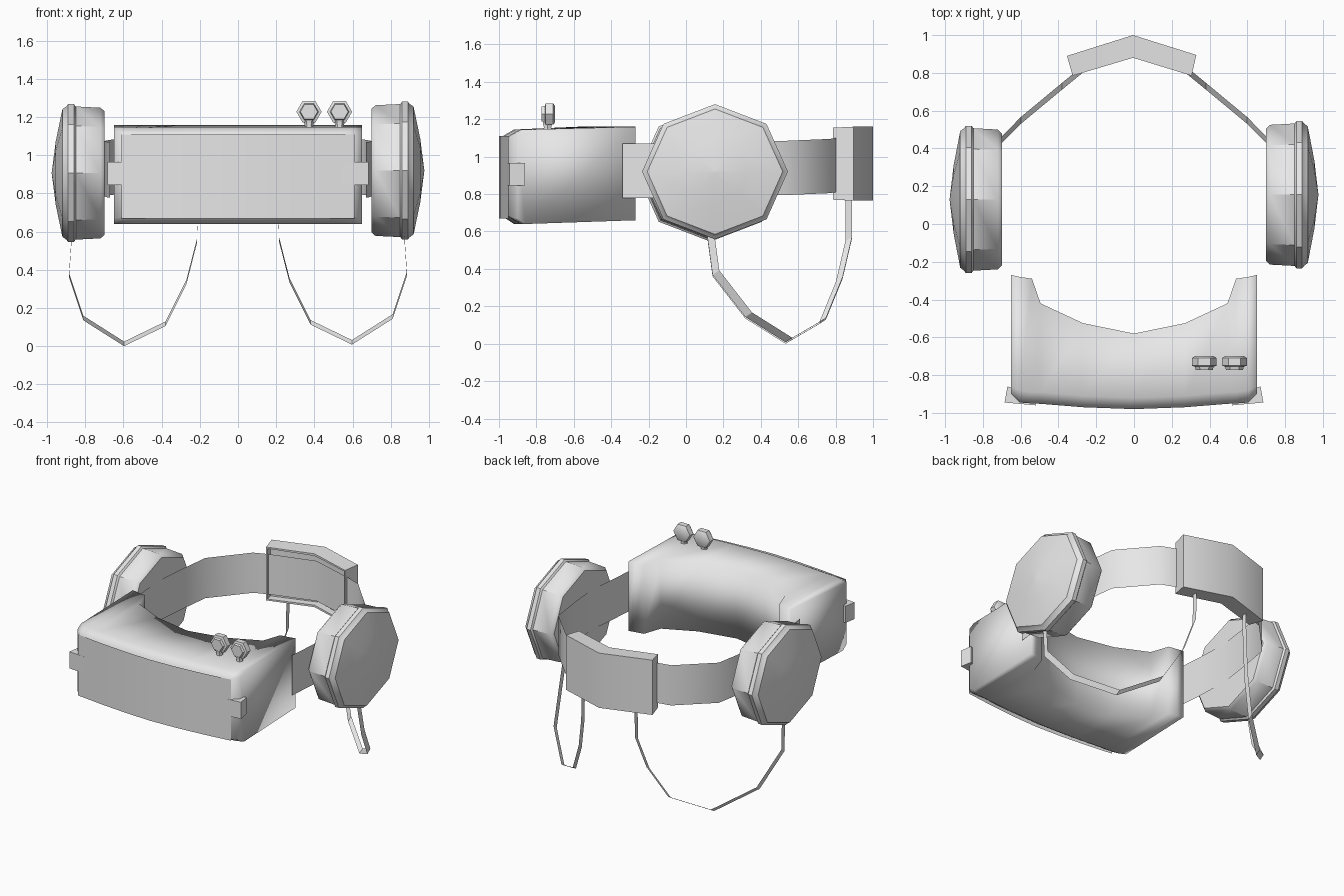
import bpy, bmesh, math
from mathutils import Vector, Matrix

cube = bpy.data.objects.get("Cube")
if cube:
    bpy.data.objects.remove(cube, do_unlink=True)

grey = bpy.data.materials.new("light_grey")
grey.use_nodes = True
grey.diffuse_color = (0.8, 0.8, 0.8, 1)
grey.node_tree.nodes["Principled BSDF"].inputs["Base Color"].default_value = (0.8, 0.8, 0.8, 1)


def finish(name, bm, angle=None):
    """Turn a bmesh into a named, coloured object."""
    bmesh.ops.recalc_face_normals(bm, faces=bm.faces)
    mesh = bpy.data.meshes.new(name)
    bm.to_mesh(mesh)
    bm.free()
    mesh.materials.append(grey)
    obj = bpy.data.objects.new(name, mesh)
    bpy.context.collection.objects.link(obj)
    if angle:
        bpy.ops.object.select_all(action="DESELECT")
        obj.select_set(True)
        bpy.context.view_layer.objects.active = obj
        bpy.ops.object.shade_smooth_by_angle(angle=math.radians(angle))
    return obj


def loft(name, rows, closed=True, caps=True, angle=None):
    """Skin a list of matching cross-sections."""
    bm = bmesh.new()
    rings = [[bm.verts.new(p) for p in row] for row in rows]
    n = len(rings[0])
    for a, b in zip(rings, rings[1:]):
        for i in range(n if closed else n - 1):
            j = (i + 1) % n
            bm.faces.new((a[i], a[j], b[j], b[i]))
    if closed and caps:
        bm.faces.new(rings[0])
        bm.faces.new(rings[-1])
    return finish(name, bm, angle)


def lathe(name, profile, sides, matrix, angle=None):
    """Revolve (height, radius) pairs around z, then place the result."""
    rows = []
    for h, r in profile:
        rows.append([matrix @ Vector((r * math.cos(k * math.tau / sides),
                                      r * math.sin(k * math.tau / sides), h))
                     for k in range(sides)])
    return loft(name, rows, angle=angle)


def mirrored(half):
    """Complete a run of (x, ...) stations that ends on the centre line."""
    return half + [(-s[0], *s[1:]) for s in reversed(half[:-1])]


# Visor body: x, back y, shoulder y, front y, front bottom z, front top z
stations = mirrored([
    (-0.65, -0.27, -0.86, -0.90, 0.67, 1.12),
    (-0.605, -0.28, -0.88, -0.945, 0.68, 1.11),
    (-0.54, -0.29, -0.89, -0.95, 0.68, 1.11),
    (-0.495, -0.42, -0.89, -0.952, 0.68, 1.11),
    (-0.27, -0.525, -0.91, -0.97, 0.68, 1.11),
    (0, -0.58, -0.92, -0.98, 0.68, 1.11)])
loft("visor_body", [[(x, back, 0.66), (x, mid, 0.64), (x, front, lo),
                     (x, front, hi), (x, mid, 1.145), (x, back, 1.16)]
                    for x, back, mid, front, lo, hi in stations], angle=100)

# Curved front panel
panel = mirrored([(-0.61, -0.95), (-0.4, -0.975), (-0.2, -0.992), (0, -1.0)])
loft("front_panel", [[(x, y, 0.67), (x, y, 1.11)] for x, y in panel],
     closed=False, angle=40)

# Corner clips wrapped around the front of the visor
for side, name in ((1, "left"), (-1, "right")):
    plan = [(0.52, -0.96), (0.685, -0.945), (0.67, -0.86), (0.53, -0.90)]
    loft(f"{name}_corner_clip", [[(side * x, y, z) for x, y in plan]
                                 for z in (0.845, 0.965)])

# Adjustment knobs on short stalks
for i, x in enumerate((0.372, 0.532)):
    turn = Matrix.Translation((x, -0.70, 1.228)) @ Matrix.Rotation(math.pi / 2, 4, "X")
    lathe(f"knob_{i + 1}", [(0, 0.05), (0.01, 0.066), (0.05, 0.066),
                            (0.055, 0.05), (0.072, 0.045)], 6, turn, 40)
    lathe(f"knob_stalk_{i + 1}", [(1.13, 0.03), (1.155, 0.022), (1.185, 0.03)],
          6, Matrix.Translation((x, -0.74, 0)), 40)

# Earphone cups: octagonal, ridged, with a shallow outer dome
cup = [(0.70, 0.35), (0.72, 0.37), (0.85, 0.377), (0.86, 0.39), (0.89, 0.39),
       (0.90, 0.377), (0.92, 0.362), (0.955, 0.18), (0.976, 0.004)]
for side, name, y, z in ((1, "left", 0.155, 0.92), (-1, "right", 0.13, 0.907)):
    place = (Matrix.Translation((0, y, z)) @ Matrix.Diagonal((1, 1, 0.925, 1))
             @ Matrix.Rotation(side * math.pi / 2, 4, "Y"))
    lathe(f"{name}_ear_cup", cup, 8, place, 40)

# Head strap: a thin band running around behind the visor
band = mirrored([(-0.67, -0.34, 0.78), (-0.685, -0.15, 0.78), (-0.70, 0.08, 0.785),
                 (-0.675, 0.3, 0.79), (-0.64, 0.54, 0.795), (-0.42, 0.77, 0.805),
                 (-0.32, 0.80, 0.81), (0, 0.895, 0.81)])
loft("head_strap", [[(x, y, z), (x, y, z + 0.29)] for x, y, z in band],
     closed=False, angle=50)

# Rear pad: angled block with a recess on its inner side
bm = bmesh.new()
plan = [((-0.325, 0.785), (-0.355, 0.89)), ((-0.005, 0.88), (-0.005, 1.0)),
        ((0.305, 0.785), (0.33, 0.895))]
rings = [[bm.verts.new((x, y, z)) for x, y, z in
          ((*a, 0.77), (*b, 0.765), (*b, 1.16), (*a, 1.155))] for a, b in plan]
inner = []
for a, b in zip(rings, rings[1:]):
    for i in range(4):
        j = (i + 1) % 4
        face = bm.faces.new((a[i], a[j], b[j], b[i]))
        if i == 3:
            inner.append(face)
bm.faces.new(rings[0])
bm.faces.new(rings[-1])
bmesh.ops.recalc_face_normals(bm, faces=bm.faces)
bmesh.ops.inset_region(bm, faces=inner, thickness=0.015)
bmesh.ops.inset_region(bm, faces=inner, thickness=0.002, depth=-0.05)
finish("rear_pad", bm, 40)

# Hanging ribbon cables from the cups to the rear pad
cable = [(0.87, 0.13, 0.60), (0.885, 0.16, 0.38), (0.81, 0.335, 0.155),
         (0.597, 0.55, 0.02), (0.38, 0.73, 0.125), (0.27, 0.82, 0.345),
         (0.215, 0.87, 0.56), (0.21, 0.87, 0.78)]
width = Vector((0, 0.018, 0.012))
for side, name, drop in ((1, "left", 0), (-1, "right", 0.008)):
    path = [Vector((side * x, y, z - drop)) for x, y, z in cable]
    loft(f"{name}_cable", [[p - width, p + width] for p in path], closed=False)
